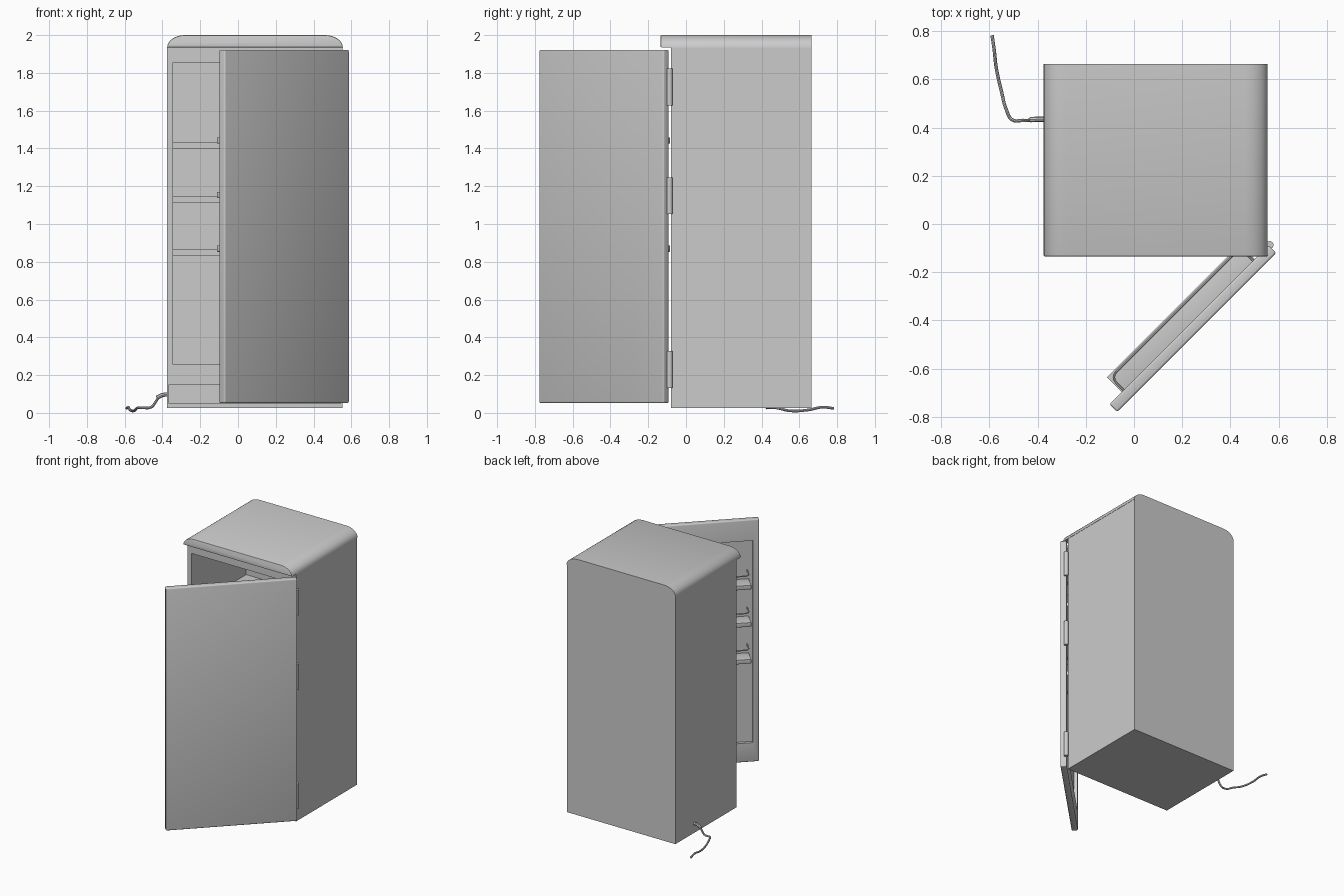
import bpy, bmesh, math
from mathutils import Matrix, Vector

if "Cube" in bpy.data.objects:
    bpy.data.objects.remove(bpy.data.objects["Cube"])


def make(name, bm, mat=None):
    bmesh.ops.recalc_face_normals(bm, faces=bm.faces)
    me = bpy.data.meshes.new(name)
    bm.to_mesh(me)
    bm.free()
    ob = bpy.data.objects.new(name, me)
    bpy.context.collection.objects.link(ob)
    if mat:
        ob.matrix_world = mat
    return ob


def activate(ob):
    bpy.ops.object.select_all(action='DESELECT')
    ob.select_set(True)
    bpy.context.view_layer.objects.active = ob


def smooth(ob):
    activate(ob)
    bpy.ops.object.shade_smooth_by_angle(angle=math.radians(35))


def box(name, lo, hi, bevel=0, mat=None):
    bm = bmesh.new()
    bmesh.ops.create_cube(bm, size=1)
    for v in bm.verts:
        v.co = [l + (c + 0.5) * (h - l) for l, h, c in zip(lo, hi, v.co)]
    if bevel:
        bmesh.ops.bevel(bm, geom=bm.edges[:], offset=bevel, segments=3,
                        profile=0.5, affect='EDGES')
    ob = make(name, bm, mat)
    if bevel:
        smooth(ob)
    return ob


def cut(ob, lo, hi, mat=None):
    cutter = box("cutter", lo, hi, 0, mat)
    cutter.hide_render = True
    bpy.context.view_layer.update()
    m = ob.modifiers.new("cut", 'BOOLEAN')
    m.operation, m.object, m.solver = 'DIFFERENCE', cutter, 'EXACT'
    activate(ob)
    bpy.ops.object.modifier_apply(modifier=m.name)
    bpy.data.objects.remove(cutter)


def tube(name, pts, radius, kind='POLY', mat=None):
    cu = bpy.data.curves.new(name, 'CURVE')
    cu.dimensions = '3D'
    cu.bevel_depth, cu.bevel_resolution, cu.use_fill_caps = radius, 2, True
    cu.resolution_u = 6
    if kind == 'BEZIER':
        sp = cu.splines.new('BEZIER')
        sp.bezier_points.add(len(pts) - 1)
        for p, co in zip(sp.bezier_points, pts):
            p.co = co
            p.handle_left_type = p.handle_right_type = 'AUTO'
    else:
        sp = cu.splines.new('POLY')
        sp.points.add(len(pts) - 1)
        for p, co in zip(sp.points, pts):
            p.co = (*co, 1)
    ob = bpy.data.objects.new(name, cu)
    bpy.context.collection.objects.link(ob)
    if mat:
        ob.matrix_world = mat
    activate(ob)
    bpy.ops.object.convert(target='MESH')
    smooth(bpy.context.object)


# Cabinet with storage cavity and shallow kick panel recess
cabinet = box("cabinet", (-0.375, -0.08, 0.025), (0.553, 0.665, 1.935))
cut(cabinet, (-0.343, -0.2, 0.255), (0.521, 0.59, 1.855))
cut(cabinet, (-0.365, -0.2, 0.05), (0.543, -0.068, 0.15))

# Overhanging top with rounded sides
x0, x1, z0, rx, rz = -0.375, 0.555, 1.935, 0.095, 0.065
arc = [i * math.pi / 2 / 8 for i in range(9)]
profile = [(x1 - rx + rx * math.cos(a), z0 + rz * math.sin(a)) for a in arc]
profile += [(x0 + rx - rx * math.cos(a), z0 + rz * math.sin(a)) for a in reversed(arc)]
bm = bmesh.new()
front = bm.faces.new([bm.verts.new((x, -0.135, z)) for x, z in profile])
ext = bmesh.ops.extrude_face_region(bm, geom=[front])
bmesh.ops.translate(bm, vec=(0, 0.8, 0),
                    verts=[g for g in ext['geom'] if isinstance(g, bmesh.types.BMVert)])
rim = [e for e in bm.edges if all(v.co.y < -0.13 for v in e.verts)]
bmesh.ops.bevel(bm, geom=rim, offset=0.006, segments=2, profile=0.5, affect='EDGES')
smooth(make("rounded_top", bm))

# Cabinet shelves
for i, z in enumerate((0.83, 1.11, 1.40)):
    box(f"cabinet_shelf_{i + 1}", (-0.343, -0.03, z), (0.521, 0.59, z + 0.035))

# Door, swung open 45 degrees about the right front corner
swing = Matrix.Translation((0.59, -0.12, 0)) @ Matrix.Rotation(math.radians(45), 4, 'Z')
door = box("door", (-0.933, 0, 0.052), (0, 0.045, 1.922), 0.008, swing)
cut(door, (-0.888, 0.022, 0.20), (-0.045, 0.2, 1.76), swing)

# Door shelves with wire rails
corner = [(0.03 * (1 - math.cos(a)), 0.03 * math.sin(a)) for a in arc[::2]]
left = [(-0.85 + dx, 0.09 + dy) for dx, dy in corner]
right = [(-0.09 - dx, 0.09 + dy) for dx, dy in reversed(corner)]
rail = [(-0.85, 0.02)] + left + right + [(-0.09, 0.02)]
for i, z in enumerate((0.853, 1.137, 1.425)):
    box(f"door_shelf_{i + 1}", (-0.862, 0.02, z), (-0.08, 0.132, z + 0.033), 0.003, swing)
    tube(f"door_rail_{i + 1}", [(x, y, z + 0.1) for x, y in rail], 0.005, mat=swing)

# Hinges
for i, z in enumerate((0.23, 1.15, 1.725)):
    bm = bmesh.new()
    bmesh.ops.create_cone(bm, cap_ends=True, segments=16, radius1=0.016, radius2=0.016,
                          depth=0.195, matrix=Matrix.Translation((0.563, -0.087, z)))
    smooth(make(f"hinge_{i + 1}", bm))

# Power cord and its sleeve
tube("cord_sleeve", [(-0.36, 0.435, 0.1), (-0.40, 0.435, 0.095), (-0.43, 0.433, 0.08)], 0.011)
tube("power_cord", [(-0.42, 0.433, 0.085), (-0.438, 0.43, 0.055), (-0.46, 0.43, 0.03),
                    (-0.505, 0.432, 0.027), (-0.53, 0.475, 0.027), (-0.55, 0.55, 0.011),
                    (-0.572, 0.65, 0.016), (-0.58, 0.72, 0.03), (-0.589, 0.783, 0.024)],
     0.007, 'BEZIER')
